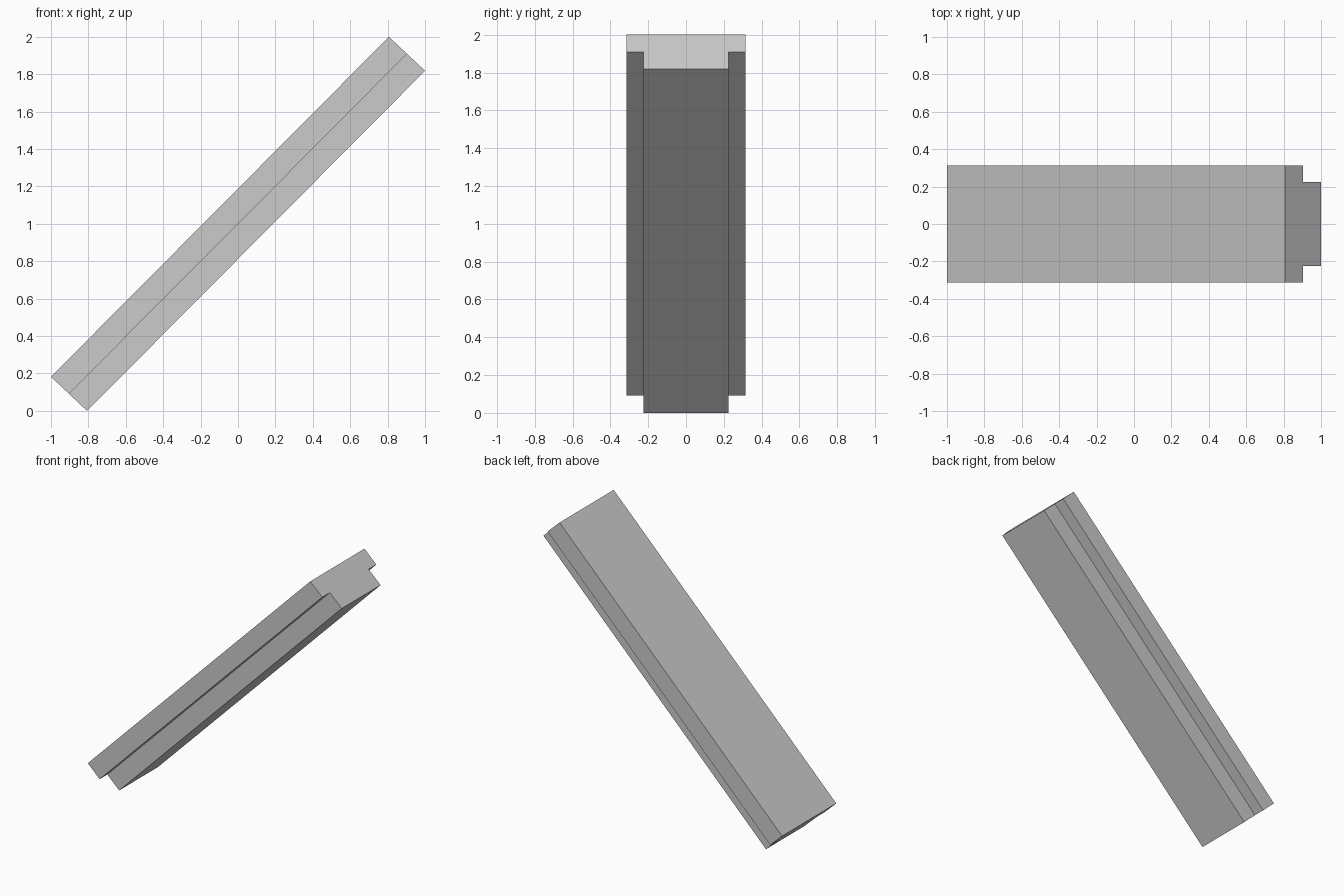
import bpy
import bmesh
from mathutils import Vector

cube = bpy.data.objects.get("Cube")
if cube:
    bpy.data.objects.remove(cube, do_unlink=True)

# One plain grey for the whole beam
grey = bpy.data.materials.new("plain_grey")
grey.use_nodes = True
colour = (0.6, 0.6, 0.6, 1)
grey.diffuse_color = colour
grey.node_tree.nodes["Principled BSDF"].inputs["Base Color"].default_value = colour

# Slanted axis of the beam, and the step through its thickness
start = Vector((-1, 0, 0.182))
along = Vector((1.807, 0, 1.818))
through = Vector((0.193, 0, -0.182))


def slab(name, near, far, half_width):
    """Slanted box between two fractions of the beam thickness."""
    bm = bmesh.new()
    corners = [start + through * near, start + through * near + along,
               start + through * far + along, start + through * far]
    side = Vector((0, half_width, 0))
    face = bm.faces.new([bm.verts.new(c - side) for c in corners])
    new = bmesh.ops.extrude_face_region(bm, geom=[face])["geom"]
    bmesh.ops.translate(bm, vec=side * 2,
                        verts=[v for v in new if isinstance(v, bmesh.types.BMVert)])
    bmesh.ops.recalc_face_normals(bm, faces=bm.faces)
    mesh = bpy.data.meshes.new(name)
    bm.to_mesh(mesh)
    bm.free()
    mesh.materials.append(grey)
    obj = bpy.data.objects.new(name, mesh)
    bpy.context.collection.objects.link(obj)


# Wide upper plank and the narrower plank beneath it
slab("upper_plank", 0, 0.5, 0.314)
slab("lower_plank", 0.5, 1, 0.225)
